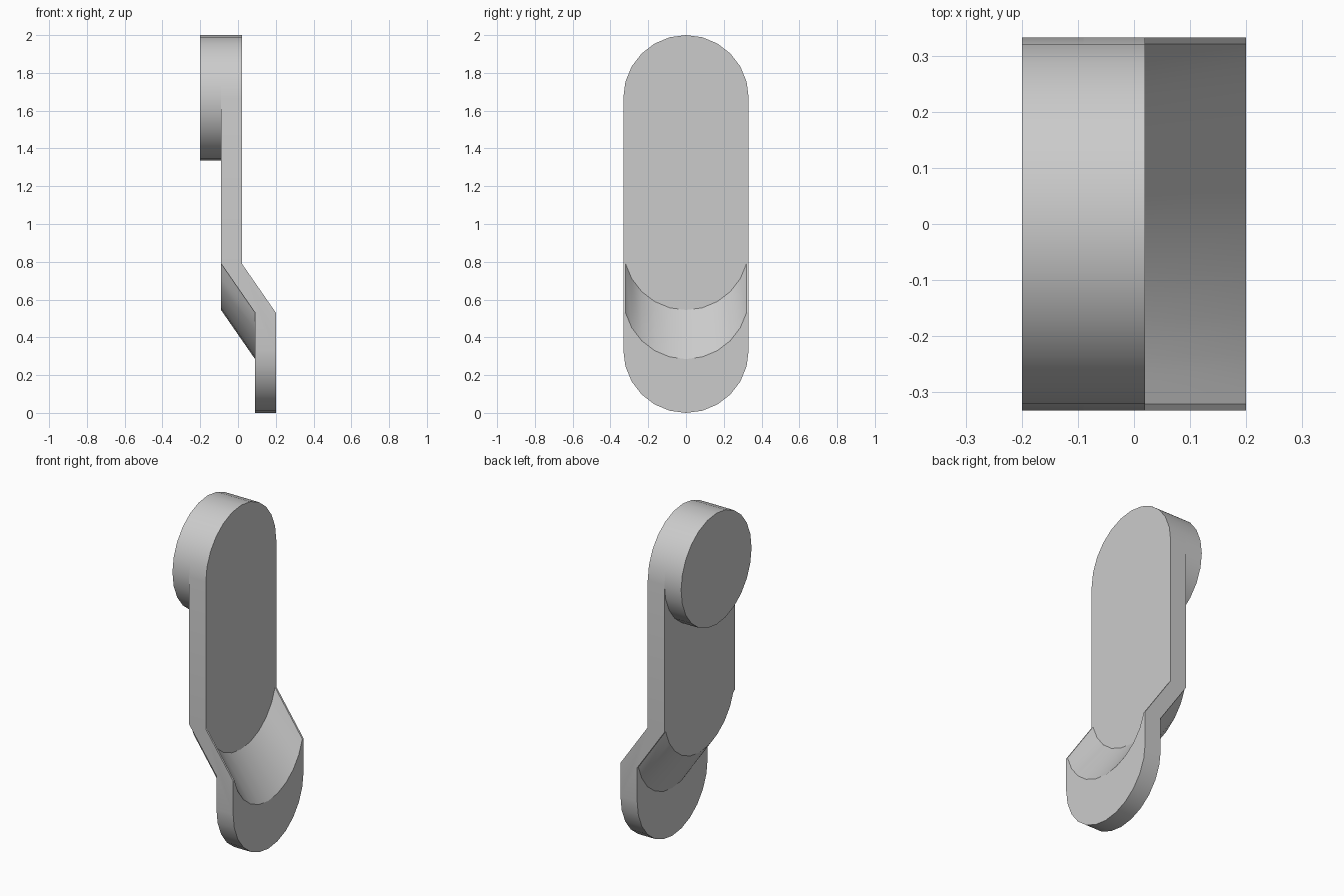
import bpy, bmesh
from math import sin, cos, radians

cube = bpy.data.objects.get("Cube")
if cube:
    bpy.data.objects.remove(cube, do_unlink=True)

R = 0.332             # radius of every rounded end
TOP = 2 - R           # centre of the upper rounded end
STEP = 15             # degrees per facet

grey = bpy.data.materials.new("light_grey")
grey.use_nodes = True
grey.diffuse_color = (0.6, 0.6, 0.6, 1)
grey.node_tree.nodes["Principled BSDF"].inputs["Base Color"].default_value = (0.6, 0.6, 0.6, 1)


def loft(name, rings):
    """Skin a row of equal closed rings and cap both ends."""
    bm = bmesh.new()
    rows = [[bm.verts.new(p) for p in ring] for ring in rings]
    n = len(rows[0])
    for a, b in zip(rows, rows[1:]):
        for i in range(n):
            j = (i + 1) % n
            bm.faces.new((a[i], a[j], b[j], b[i]))
    bm.faces.new(rows[0])
    bm.faces.new(rows[-1])
    bmesh.ops.recalc_face_normals(bm, faces=bm.faces)
    mesh = bpy.data.meshes.new(name)
    bm.to_mesh(mesh)
    bm.free()
    mesh.materials.append(grey)
    obj = bpy.data.objects.new(name, mesh)
    bpy.context.collection.objects.link(obj)
    bpy.ops.object.select_all(action="DESELECT")
    obj.select_set(True)
    bpy.context.view_layer.objects.active = obj
    bpy.ops.object.shade_smooth_by_angle(angle=radians(28))
    return obj


# Cranked bracket: upper plate, sloping trough and lower plate in one section
def bracket_section(angle):
    y, c = R * sin(angle), R * cos(angle)
    rise = min(R - c, R - R * sin(radians(STEP)))
    upper, lower = 0.545 + rise, 0.285 + rise
    section = [(-0.09, upper), (-0.09, TOP + c), (0.02, TOP + c), (0.02, upper),
               (0.2, lower), (0.2, R - c), (0.09, R - c), (0.09, lower)]
    return [(x, y, z) for x, z in section]


loft("cranked_bracket",
     [bracket_section(radians(a)) for a in range(-90, 91, STEP)])

# Round boss on the right side of the upper end
loft("round_boss",
     [[(x, R * sin(radians(a)), TOP + R * cos(radians(a))) for a in range(0, 360, STEP)]
      for x in (-0.2, -0.09)])
